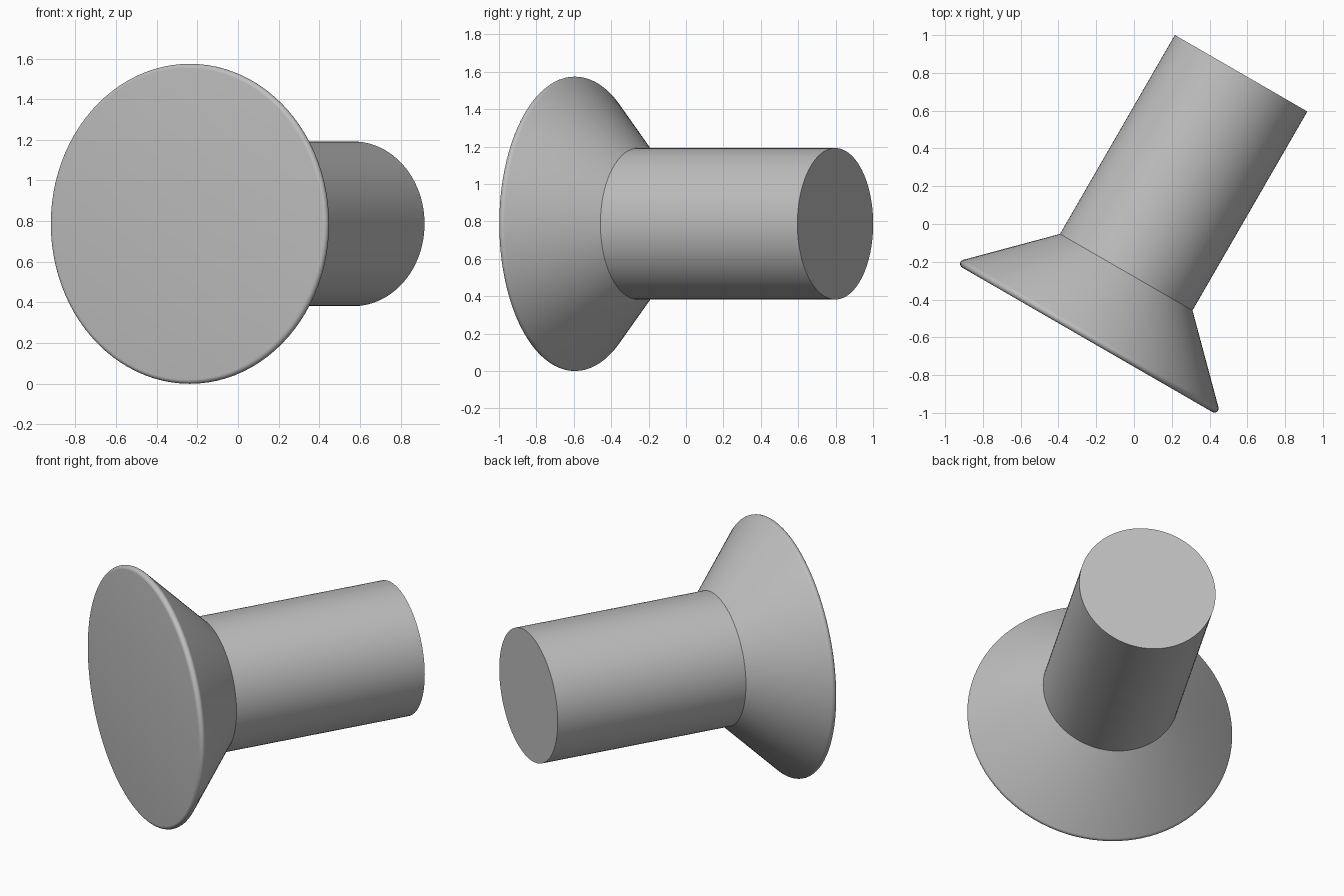
import bpy, bmesh
from math import sin, cos, radians, pi
from mathutils import Matrix, Vector

if "Cube" in bpy.data.objects:
    bpy.data.objects.remove(bpy.data.objects["Cube"], do_unlink=True)

SEGMENTS = 96
SHAFT_R, HEAD_R, FILLET = 0.405, 0.787, 0.022
SHAFT_END = Vector((0.567, 0.798, HEAD_R))
SHAFT_LEN = 1.216

# Local +z runs along the axis towards the shaft end, tilted flat and turned 30 degrees
TURN = Matrix.Rotation(radians(-30), 4, "Z") @ Matrix.Rotation(radians(-90), 4, "X")
AXIS = TURN.to_3x3() @ Vector((0, 0, 1))
PLACE = Matrix.Translation(SHAFT_END - AXIS * SHAFT_LEN) @ TURN

grey = bpy.data.materials.new("plain grey metal")
grey.use_nodes = True
colour = (0.52, 0.52, 0.52, 1)
grey.diffuse_color = colour
grey.node_tree.nodes["Principled BSDF"].inputs["Base Color"].default_value = colour


def lathe(name, profile):
    """Revolve (radius, height) points about the local z axis."""
    bm = bmesh.new()
    verts = [bm.verts.new((r, 0, z)) for r, z in profile]
    edges = [bm.edges.new(pair) for pair in zip(verts, verts[1:])]
    bmesh.ops.spin(bm, geom=verts + edges, cent=(0, 0, 0), axis=(0, 0, 1),
                   angle=2 * pi, steps=SEGMENTS, use_merge=True)
    bmesh.ops.remove_doubles(bm, verts=bm.verts, dist=1e-5)
    # Close the flat end with a single face
    rim = [e for e in bm.edges if e.is_boundary
           and abs(e.verts[0].co.z - profile[0][1]) < 1e-4]
    bmesh.ops.contextual_create(bm, geom=rim)
    bmesh.ops.recalc_face_normals(bm, faces=bm.faces)
    cap = max(bm.faces, key=lambda f: len(f.verts))
    if cap.normal.z * (profile[0][1] - profile[-1][1]) < 0:
        bmesh.ops.reverse_faces(bm, faces=bm.faces)
    mesh = bpy.data.meshes.new(name)
    bm.to_mesh(mesh)
    bm.free()
    mesh.materials.append(grey)
    obj = bpy.data.objects.new(name, mesh)
    bpy.context.collection.objects.link(obj)
    obj.matrix_world = PLACE
    bpy.ops.object.select_all(action="DESELECT")
    obj.select_set(True)
    bpy.context.view_layer.objects.active = obj
    bpy.ops.object.shade_smooth_by_angle(angle=radians(30))
    return obj


# Shaft: straight cylinder with a sharp flat end
lathe("shaft", [(SHAFT_R, SHAFT_LEN), (SHAFT_R, 0)])

# Head: flat disc front, rounded rim, then a 45 degree cone down to the shaft
rim_r = HEAD_R - FILLET
rim_z = SHAFT_R - HEAD_R - FILLET * (2 ** 0.5 - 1)
arc = [radians(-90 + 135 * i / 8) for i in range(9)]
rounded = [(rim_r + FILLET * cos(a), rim_z + FILLET * sin(a)) for a in arc]
lathe("countersunk_head", rounded + [(SHAFT_R, 0)])
